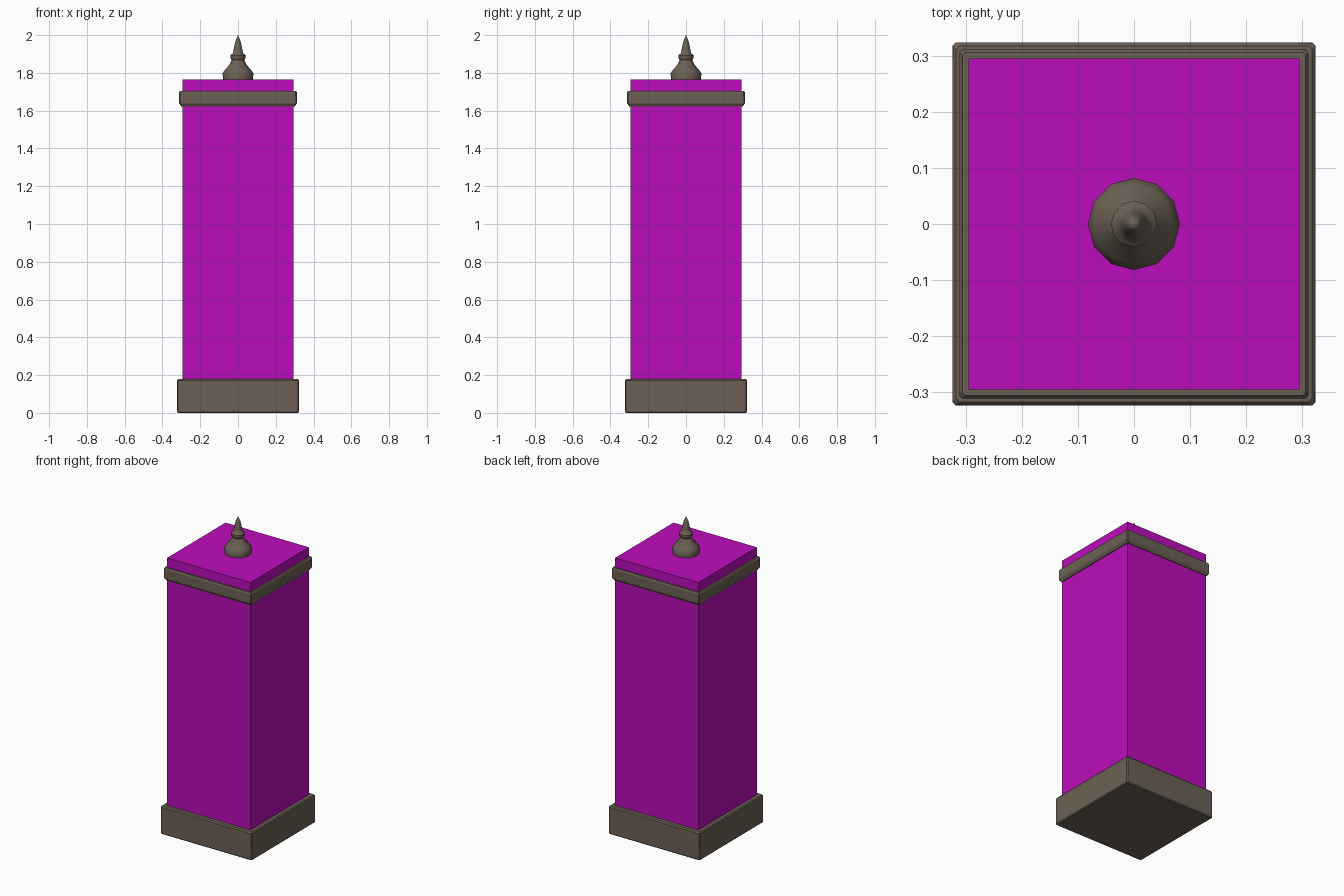
import bpy, bmesh, math

if "Cube" in bpy.data.objects:
    bpy.data.objects.remove(bpy.data.objects["Cube"])


def material(name, rgb):
    m = bpy.data.materials.new(name)
    m.diffuse_color = (*rgb, 1)
    m.use_nodes = True
    m.node_tree.nodes["Principled BSDF"].inputs["Base Color"].default_value = m.diffuse_color
    return m


STONE = material("stone", (0.15, 0.118, 0.09))
MAGENTA = material("magenta", (0.5, 0.004, 0.5))


def lathe(name, profile, sides, mat, turn=0.0, corner=0.0):
    """Stack rings of (radius, z); the ends are capped or closed to a point."""
    bm = bmesh.new()
    rings = []
    for r, z in profile:
        if r == 0:
            rings.append([bm.verts.new((0, 0, z))])
            continue
        rings.append([bm.verts.new((r * math.cos(turn + i * math.tau / sides),
                                    r * math.sin(turn + i * math.tau / sides), z))
                      for i in range(sides)])
    for a, b in zip(rings, rings[1:]):
        for i in range(sides):
            j = (i + 1) % sides
            if len(b) == 1:
                bm.faces.new((a[i], a[j], b[0]))
            else:
                bm.faces.new((a[i], a[j], b[j], b[i]))
    bm.faces.new(rings[0][::-1])
    if len(rings[-1]) > 1:
        bm.faces.new(rings[-1])
    # chamfer only the upright corner edges
    if corner:
        edges = [e for e in bm.edges
                 if abs(e.verts[0].co.z - e.verts[1].co.z) > 1e-4]
        bmesh.ops.bevel(bm, geom=edges, offset=corner, segments=1,
                        affect='EDGES')
    bmesh.ops.recalc_face_normals(bm, faces=bm.faces)
    me = bpy.data.meshes.new(name)
    bm.to_mesh(me)
    bm.free()
    me.materials.append(mat)
    ob = bpy.data.objects.new(name, me)
    bpy.context.collection.objects.link(ob)
    return ob


def square(name, profile, mat, corner=0.0):
    """Square section given as (half width, z)."""
    return lathe(name, [(h * math.sqrt(2), z) for h, z in profile], 4, mat,
                 math.pi / 4, corner)


# square plinth with chamfered edges
square("base", [(0.318, 0), (0.323, 0.005), (0.323, 0.173), (0.317, 0.18)],
       STONE, 0.005)

# plain shaft
square("column", [(0.295, 0.003), (0.295, 1.765)], MAGENTA)

# moulding near the top
square("band", [(0.300, 1.622), (0.311, 1.638), (0.311, 1.698), (0.306, 1.705)],
       STONE, 0.005)

# turned finial
finial = lathe("finial", [(0.078, 1.763), (0.082, 1.797), (0.070, 1.815),
                          (0.046, 1.842), (0.034, 1.868), (0.041, 1.880),
                          (0.041, 1.892), (0.027, 1.904), (0.023, 1.925),
                          (0.014, 1.967), (0, 2.0)], 12, STONE)
bpy.context.view_layer.objects.active = finial
finial.select_set(True)
bpy.ops.object.shade_smooth_by_angle(angle=math.radians(40))
